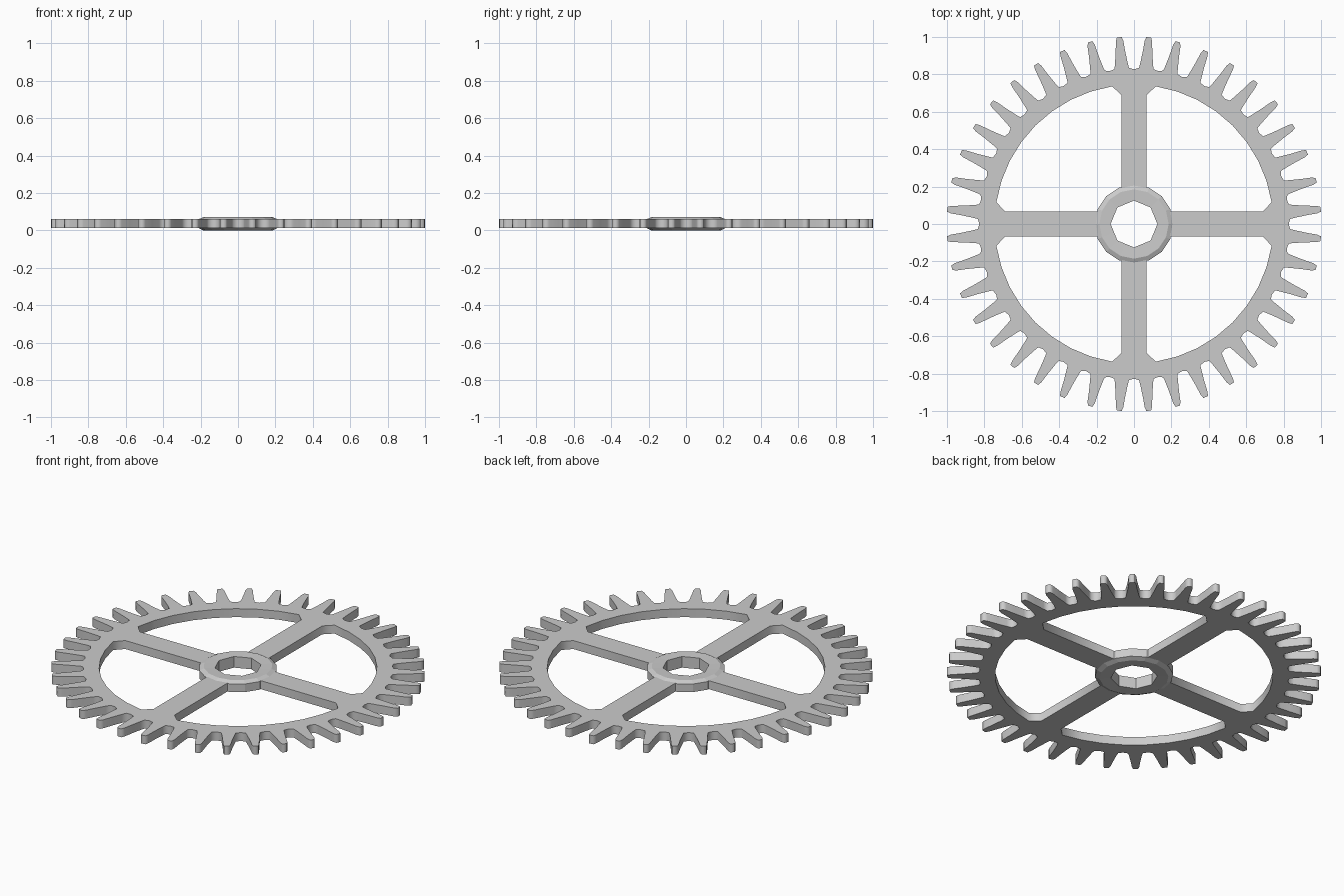
import bpy, bmesh
from math import sin, cos, radians, tau

if "Cube" in bpy.data.objects:
    bpy.data.objects.remove(bpy.data.objects["Cube"])

TEETH = 40
Z0, Z1 = 0.012, 0.062


def polar(r, deg):
    return (r * cos(radians(deg)), r * sin(radians(deg)))


def turn(p, deg):
    c, s = cos(radians(deg)), sin(radians(deg))
    return (p[0] * c - p[1] * s, p[0] * s + p[1] * c)


def ring(r, n):
    return [polar(r, 360 * i / n) for i in range(n)]


# Toothed outline: one tooth as (radius, sideways offset), repeated
half_tooth = [(0.834, 0.039), (0.862, 0.034), (0.92, 0.026), (0.98, 0.020), (1.0015, 0.013)]
tooth = [(0.825, -0.0648)] + [(r, -w) for r, w in half_tooth] + [(r, w) for r, w in half_tooth[::-1]]
outline = [turn(p, (i + 0.5) * 360 / TEETH) for i in range(TEETH) for p in tooth]

# Window between two spokes, with chamfered outer corners
window = [(0.068, 0.187), (0.125, 0.125), (0.187, 0.068), (0.69, 0.068)]
window += [polar(0.745, a) for a in range(9, 82, 9)] + [(0.068, 0.69)]

# Gear plate: filled outline with windows and a hole hidden inside the hub
curve = bpy.data.curves.new("gear_profile", 'CURVE')
curve.dimensions = '2D'
curve.fill_mode = 'BOTH'
curve.extrude = (Z1 - Z0) / 2
loops = [outline, ring(0.145, 8)] + [[turn(p, 90 * k) for p in window] for k in range(4)]
for pts in loops:
    spline = curve.splines.new('POLY')
    spline.points.add(len(pts) - 1)
    for sp, (x, y) in zip(spline.points, pts):
        sp.co = (x, y, 0, 1)
    spline.use_cyclic_u = True
plate = bpy.data.objects.new("toothed_wheel", curve)
plate.location.z = (Z0 + Z1) / 2
bpy.context.collection.objects.link(plate)
bpy.context.view_layer.objects.active = plate
plate.select_set(True)
bpy.ops.object.convert(target='MESH')

# Hub: chamfered collar with an eight-sided bore
bm = bmesh.new()
SIDES = 16
profile = [(0.125, 0.003), (0.185, 0.0), (0.21, 0.012), (0.21, 0.06), (0.185, 0.072), (0.125, 0.069)]


def radius(r, i):
    # bore follows an octagon: odd corners sit on its flat sides
    return r * cos(tau / 16) if r < 0.13 and i % 2 else r


rows = []
for i in range(SIDES):
    a = 360 * i / SIDES
    rows.append([bm.verts.new((*polar(radius(r, i), a), z)) for r, z in profile])
for i in range(SIDES):
    p, q = rows[i], rows[(i + 1) % SIDES]
    for j in range(len(profile)):
        k = (j + 1) % len(profile)
        bm.faces.new((p[j], q[j], q[k], p[k]))
bmesh.ops.recalc_face_normals(bm, faces=bm.faces)
mesh = bpy.data.meshes.new("hub")
bm.to_mesh(mesh)
bm.free()
hub = bpy.data.objects.new("hub", mesh)
bpy.context.collection.objects.link(hub)
